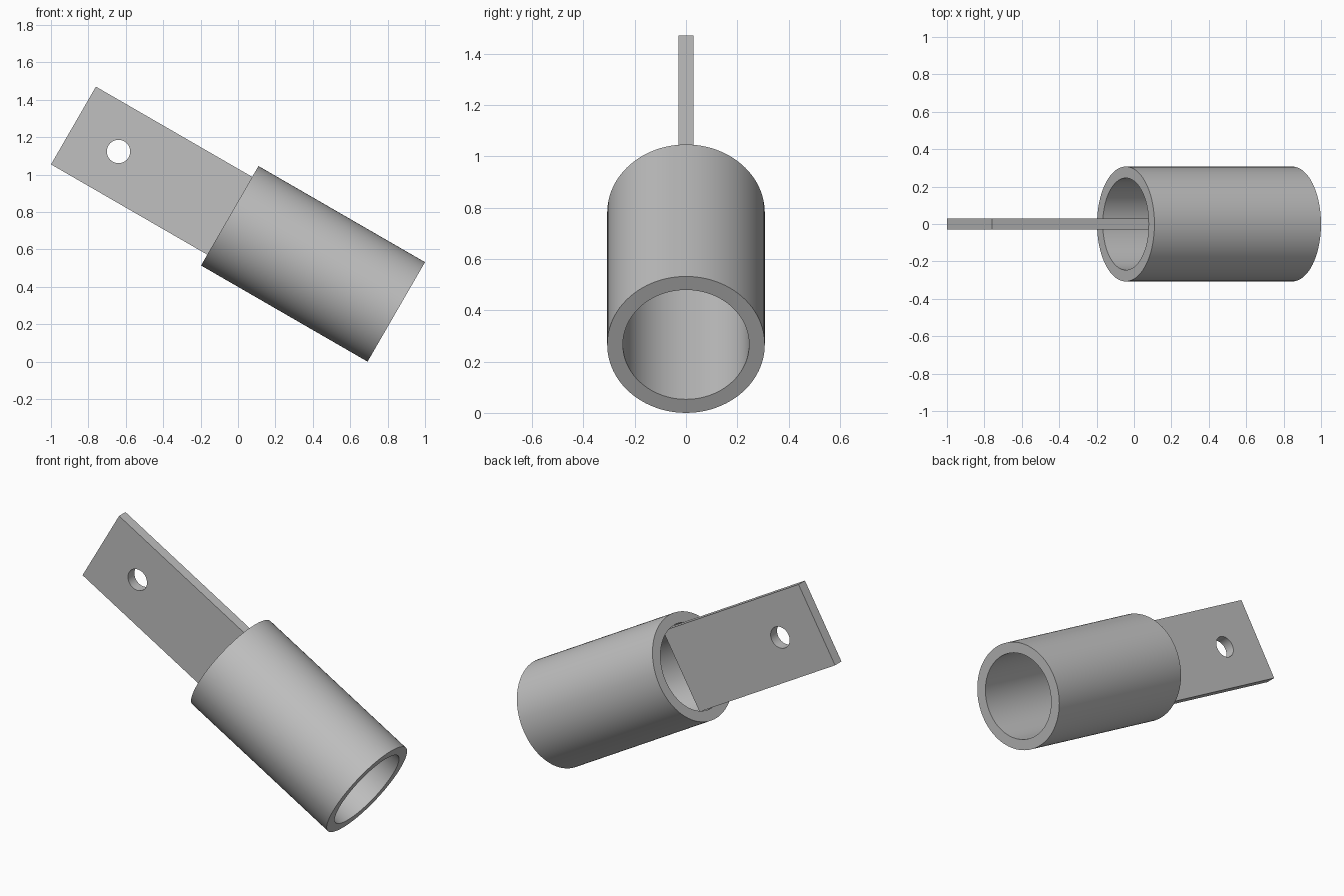
import bpy, bmesh
from math import radians, cos, sin, tau
from mathutils import Matrix, Vector

cube = bpy.data.objects.get("Cube")
if cube:
    bpy.data.objects.remove(cube, do_unlink=True)

# Sizes, measured along the tilted axis from the tube mouth
TILT = radians(30)
OUTER, INNER, TUBE_LEN = 0.307, 0.246, 1.028
TIP, TAIL, HALF_W, HALF_T = -0.965, 0.062, 0.24, 0.03
HOLE_X, HOLE_R = -0.687, 0.0625

# Local x runs down the axis, local y across the plate, local z faces the front
u = Vector((cos(TILT), 0, -sin(TILT)))
v = Vector((sin(TILT), 0, cos(TILT)))
frame = Matrix((u, v, u.cross(v))).transposed().to_4x4()
frame.translation = (-0.044, 0, 0.78)

metal = bpy.data.materials.new("grey_metal")
metal.use_nodes = True
metal.diffuse_color = (0.53, 0.53, 0.53, 1)
metal.node_tree.nodes["Principled BSDF"].inputs["Base Color"].default_value = metal.diffuse_color


def finish(obj):
    """Place the part, colour it and smooth its round faces."""
    obj.matrix_world = frame
    obj.data.materials.clear()
    obj.data.materials.append(metal)
    bpy.ops.object.select_all(action='DESELECT')
    obj.select_set(True)
    bpy.context.view_layer.objects.active = obj
    bpy.ops.object.shade_smooth_by_angle(angle=radians(30))


def add_object(name, data):
    obj = bpy.data.objects.new(name, data)
    bpy.context.collection.objects.link(obj)
    return obj


# Hollow tube: wall section spun around the axis
bm = bmesh.new()
section = [(0, INNER), (TUBE_LEN, INNER), (TUBE_LEN, OUTER), (0, OUTER)]
verts = [bm.verts.new((x, r, 0)) for x, r in section]
edges = [bm.edges.new((verts[i - 1], verts[i])) for i in range(len(verts))]
bmesh.ops.spin(bm, geom=verts + edges, cent=(0, 0, 0), axis=(1, 0, 0),
               angle=tau, steps=96, use_merge=False, use_duplicate=False)
bmesh.ops.remove_doubles(bm, verts=bm.verts[:], dist=0.0001)
bmesh.ops.recalc_face_normals(bm, faces=bm.faces[:])
mesh = bpy.data.meshes.new("tube")
bm.to_mesh(mesh)
bm.free()
finish(add_object("tube", mesh))

# Flat plate: outline with a round hole, extruded to thickness
curve = bpy.data.curves.new("mounting_plate", 'CURVE')
curve.dimensions = '2D'
curve.fill_mode = 'BOTH'
curve.extrude = HALF_T
outline = [(TIP, -HALF_W), (TAIL, -HALF_W), (TAIL, HALF_W), (TIP, HALF_W)]
hole = [(HOLE_X + HOLE_R * cos(tau * i / 48), HOLE_R * sin(tau * i / 48)) for i in range(48)]
for points in (outline, hole):
    spline = curve.splines.new('POLY')
    spline.points.add(len(points) - 1)
    spline.use_cyclic_u = True
    for point, (x, y) in zip(spline.points, points):
        point.co = (x, y, 0, 1)
plate = add_object("mounting_plate", curve)
bpy.ops.object.select_all(action='DESELECT')
plate.select_set(True)
bpy.context.view_layer.objects.active = plate
bpy.ops.object.convert(target='MESH')
plate = bpy.context.view_layer.objects.active

# Weld the plate's faces to its rim
bm = bmesh.new()
bm.from_mesh(plate.data)
bmesh.ops.remove_doubles(bm, verts=bm.verts[:], dist=0.0001)
bmesh.ops.recalc_face_normals(bm, faces=bm.faces[:])
bm.to_mesh(plate.data)
bm.free()
finish(plate)
